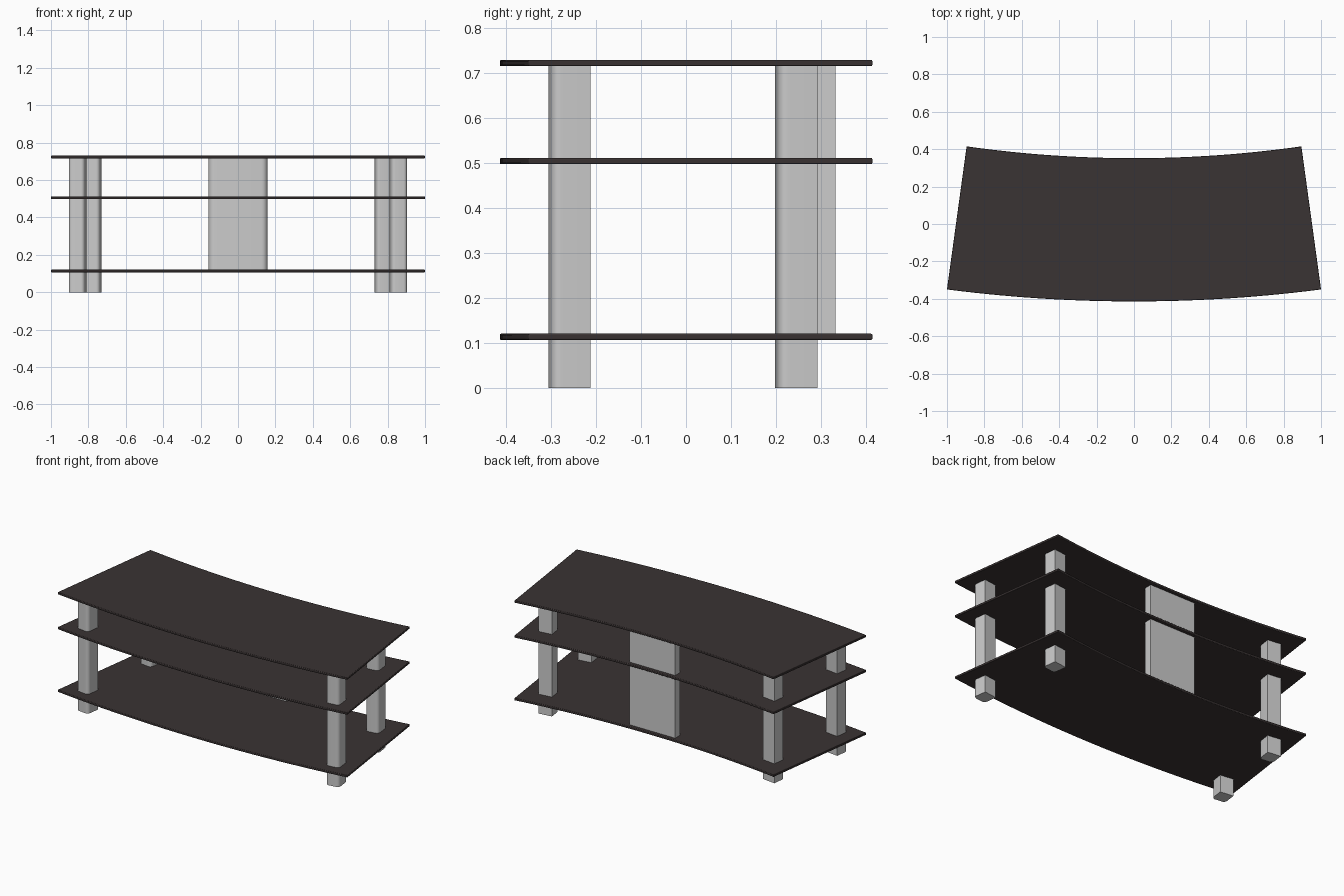
import bpy, bmesh, math

if "Cube" in bpy.data.objects:
    bpy.data.objects.remove(bpy.data.objects["Cube"])


def material(name, rgb):
    m = bpy.data.materials.new(name)
    m.diffuse_color = (*rgb, 1)
    m.use_nodes = True
    m.node_tree.nodes["Principled BSDF"].inputs["Base Color"].default_value = m.diffuse_color
    return m


DARK = material("dark wood", (0.042, 0.033, 0.033))
METAL = material("light grey", (0.60, 0.60, 0.60))


def prism(name, outline, z0, z1, mat, bevel=0):
    """Extrude a counter-clockwise outline from z0 to z1."""
    bm = bmesh.new()
    face = bm.faces.new([bm.verts.new((x, y, z0)) for x, y in outline])
    top = bmesh.ops.extrude_face_region(bm, geom=[face])
    for v in top["geom"]:
        if isinstance(v, bmesh.types.BMVert):
            v.co.z = z1
    bmesh.ops.recalc_face_normals(bm, faces=bm.faces)
    me = bpy.data.meshes.new(name)
    bm.to_mesh(me)
    bm.free()
    me.materials.append(mat)
    ob = bpy.data.objects.new(name, me)
    bpy.context.collection.objects.link(ob)
    if bevel:
        mod = ob.modifiers.new("edge", 'BEVEL')
        mod.width = bevel
        mod.segments = 2
    bpy.context.view_layer.objects.active = ob
    ob.select_set(True)
    bpy.ops.object.shade_smooth_by_angle(angle=math.radians(35))
    ob.select_set(False)
    return ob


def arc_edge(half, y_end, sag, n=28):
    """Shallow curve from -half to half, bowed towards the front."""
    return [(half * t, y_end - sag * (1 - t * t))
            for t in (2 * i / n - 1 for i in range(n + 1))]


def post_outline(cx, cy, w, d, r, angle=0, n=6):
    """Rectangle with rounded front corners and a square back, rotated."""
    pts = []
    for sx, start in ((-1, 180), (1, 270)):
        for i in range(n + 1):
            a = math.radians(start + 90 * i / n)
            pts.append((sx * (w / 2 - r) + r * math.cos(a),
                        -d / 2 + r + r * math.sin(a)))
    pts += [(w / 2, d / 2), (-w / 2, d / 2)]
    c, s = math.cos(angle), math.sin(angle)
    return [(cx + x * c - y * s, cy + x * s + y * c) for x, y in pts]


# Curved shelves
shelf = arc_edge(1.0, -0.35, 0.064) + arc_edge(0.895, 0.415, 0.063)[::-1]
for name, z0, z1 in (("bottom_shelf", 0.107, 0.121),
                     ("middle_shelf", 0.498, 0.512),
                     ("top_shelf", 0.716, 0.730)):
    prism(name, shelf, z0, z1, DARK, 0.003)

# Four legs, turned to follow the slanted shelf ends
for label, x, y in (("front", 0.858, -0.2605), ("back", 0.777, 0.244)):
    for side, s in (("left", -1), ("right", 1)):
        prism(f"{label}_{side}_leg",
              post_outline(s * x, y, 0.086, 0.086, 0.02, s * math.radians(7.5)),
              0, 0.718, METAL)

# Wide support at the middle of the back
prism("back_panel", post_outline(0, 0.297, 0.316, 0.07, 0.032), 0.115, 0.718, METAL)
